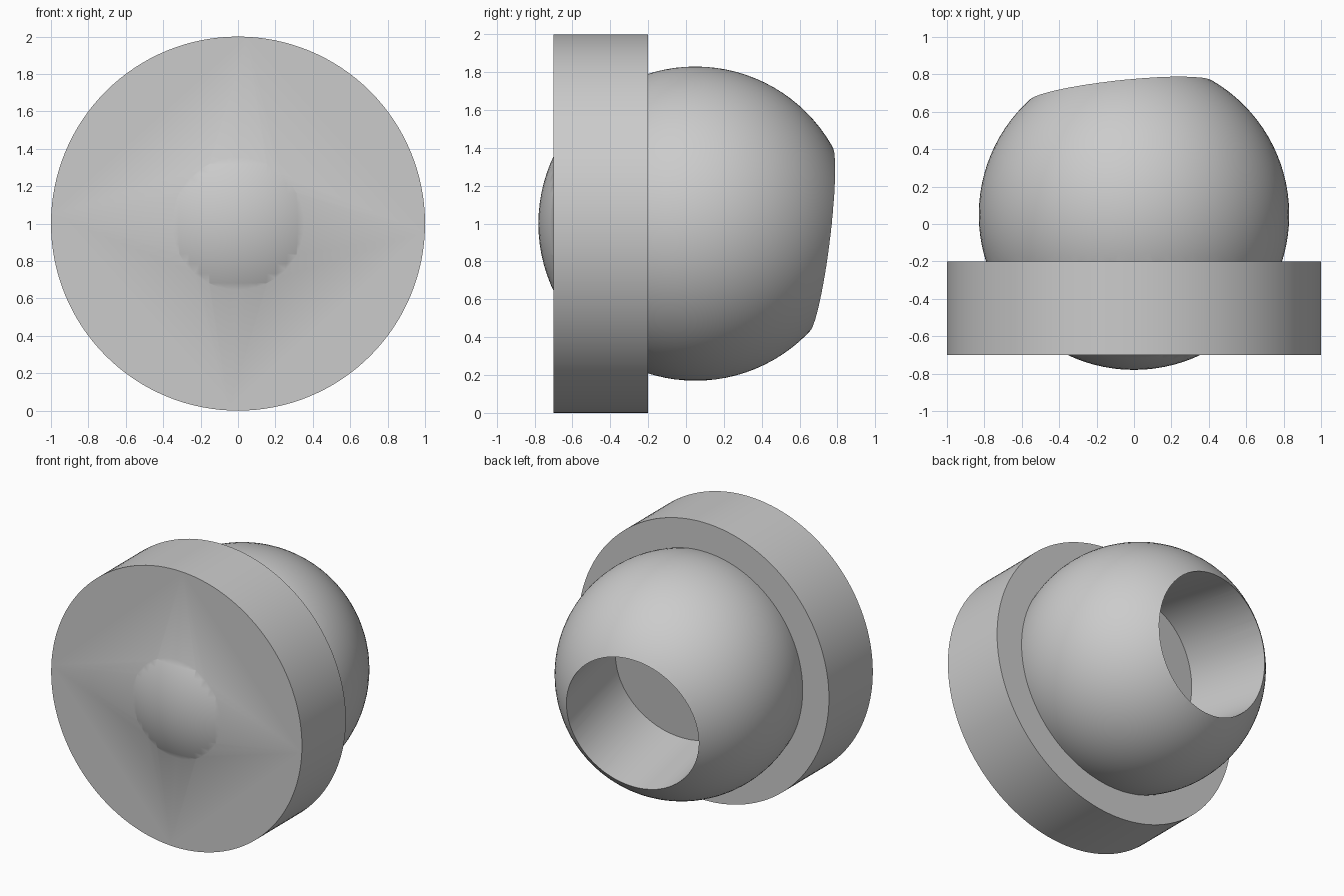
import bpy
import math
from mathutils import Vector

cube = bpy.data.objects.get("Cube")
if cube:
    bpy.data.objects.remove(cube, do_unlink=True)

CENTRE = Vector((0, 0.05, 1))
BALL_RADIUS = 0.83
SOCKET_RADIUS = 0.493
SOCKET_AXIS = Vector((-0.105, 0.985, -0.122)).normalized()

# Plain grey material
grey = bpy.data.materials.new("plain grey")
grey.use_nodes = True
grey.diffuse_color = (0.6, 0.6, 0.6, 1)
grey.node_tree.nodes["Principled BSDF"].inputs["Base Color"].default_value = (0.6, 0.6, 0.6, 1)


def add_cylinder(name, start, end, radius, sides):
    """Cylinder running between two points."""
    axis = end - start
    bpy.ops.mesh.primitive_cylinder_add(
        vertices=sides, radius=radius, depth=axis.length,
        location=(start + end) / 2,
        rotation=axis.to_track_quat('Z', 'Y').to_euler())
    obj = bpy.context.object
    obj.name = name
    obj.data.materials.append(grey)
    return obj


def combine(target, tool, operation):
    """Apply a boolean and discard the tool object."""
    mod = target.modifiers.new(operation.lower(), 'BOOLEAN')
    mod.operation = operation
    mod.solver = 'EXACT'
    mod.object = tool
    bpy.context.view_layer.objects.active = target
    bpy.ops.object.modifier_apply(modifier=mod.name)
    bpy.data.objects.remove(tool, do_unlink=True)


# Ball
bpy.ops.mesh.primitive_uv_sphere_add(
    segments=96, ring_count=48, radius=BALL_RADIUS, location=CENTRE)
ball = bpy.context.object
ball.name = "ball_with_flange"
ball.data.materials.append(grey)

# Round flange, with the ball bulging through its front face
flange = add_cylinder("flange", Vector((0, -0.7, 1)), Vector((0, -0.2, 1)), 1, 128)
combine(ball, flange, 'UNION')

# Flat-bottomed round socket, sunk from the back to the ball's centre
socket = add_cylinder("socket_cutter", CENTRE, CENTRE + SOCKET_AXIS, SOCKET_RADIUS, 96)
socket.hide_render = True
combine(ball, socket, 'DIFFERENCE')

# Smooth curves, crisp rims
bpy.ops.object.select_all(action='DESELECT')
ball.select_set(True)
bpy.context.view_layer.objects.active = ball
bpy.ops.object.shade_smooth_by_angle(angle=math.radians(30))
